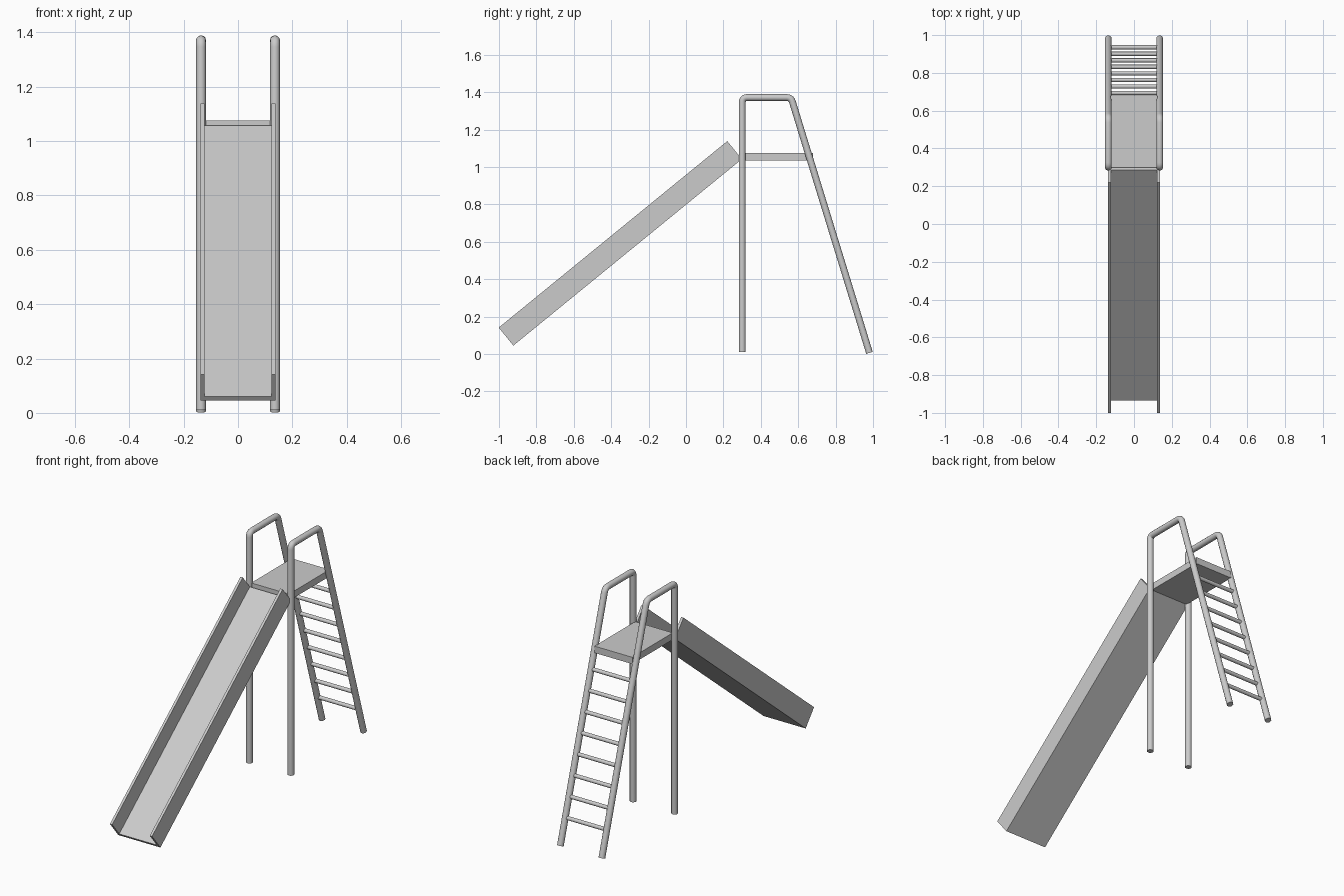
import bpy, math
from mathutils import Vector

if "Cube" in bpy.data.objects:
    bpy.data.objects.remove(bpy.data.objects["Cube"])

RAIL_X = 0.136
TUBE_R = 0.0182


def finish(obj, smooth):
    bpy.ops.object.select_all(action='DESELECT')
    obj.select_set(True)
    bpy.context.view_layer.objects.active = obj
    if obj.type == 'CURVE':
        bpy.ops.object.convert(target='MESH')
        obj = bpy.context.object
    if smooth:
        bpy.ops.object.shade_smooth_by_angle(angle=math.radians(40))


def tube(name, pts, r, res=4):
    cu = bpy.data.curves.new(name, 'CURVE')
    cu.dimensions = '3D'
    cu.bevel_depth = r
    cu.bevel_resolution = res
    cu.use_fill_caps = True
    sp = cu.splines.new('POLY')
    sp.points.add(len(pts) - 1)
    for p, c in zip(sp.points, pts):
        p.co = (*c, 1)
    ob = bpy.data.objects.new(name, cu)
    bpy.context.collection.objects.link(ob)
    finish(ob, True)


def rounded(pts, r, n=5):
    """Replace inner corners of a path with small arcs."""
    pts = [Vector(p) for p in pts]
    out = [pts[0]]
    for a, b, c in zip(pts, pts[1:], pts[2:]):
        p, q = b + (a - b).normalized() * r, b + (c - b).normalized() * r
        for i in range(n + 1):
            t = i / n
            out.append(p * (1 - t) ** 2 + b * 2 * t * (1 - t) + q * t * t)
    return out + [pts[-1]]


def extrude_x(name, profile, x0, x1):
    """Solid from a closed (y, z) profile stretched along x."""
    n = len(profile)
    verts = [(x, y, z) for x in (x0, x1) for y, z in profile]
    faces = [tuple(reversed(range(n))), tuple(range(n, 2 * n))]
    faces += [(i, (i + 1) % n, n + (i + 1) % n, n + i) for i in range(n)]
    me = bpy.data.meshes.new(name)
    me.from_pydata(verts, [], faces)
    ob = bpy.data.objects.new(name, me)
    bpy.context.collection.objects.link(ob)


# Bent tube frames: front post, handrail and ladder leg in one piece
for side, label in ((-1, 'left'), (1, 'right')):
    x = side * RAIL_X
    path = [(x, 0.301, 0.01), (x, 0.301, 1.371), (x, 0.562, 1.371), (x, 0.981, 0.006)]
    tube(f'{label}_frame', rounded(path, 0.025), TUBE_R)

# Ladder rungs
for i in range(8):
    z = 0.155 + i * 0.1125
    y = 0.981 - (z - 0.006) * 0.307
    tube(f'rung_{i + 1}', [(-RAIL_X, y, z), (RAIL_X, y, z)], 0.0115, 3)

# Platform
extrude_x('platform', [(0.30, 1.035), (0.68, 1.035), (0.68, 1.075), (0.30, 1.075)], -0.124, 0.124)

# Sloping chute: floor and two side walls
low, high = Vector((-0.923, 0.045)), Vector((0.299, 1.042))
d = (high - low).normalized()
normal = Vector((-d.y, d.x))


def slab(height):
    return [low, high, high + normal * height, low + normal * height]


extrude_x('slide_floor', slab(0.02), -0.13, 0.13)
for side, label in ((-1, 'left'), (1, 'right')):
    a, b = sorted((side * 0.123, side * 0.138))
    extrude_x(f'slide_{label}_wall', slab(0.124), a, b)
